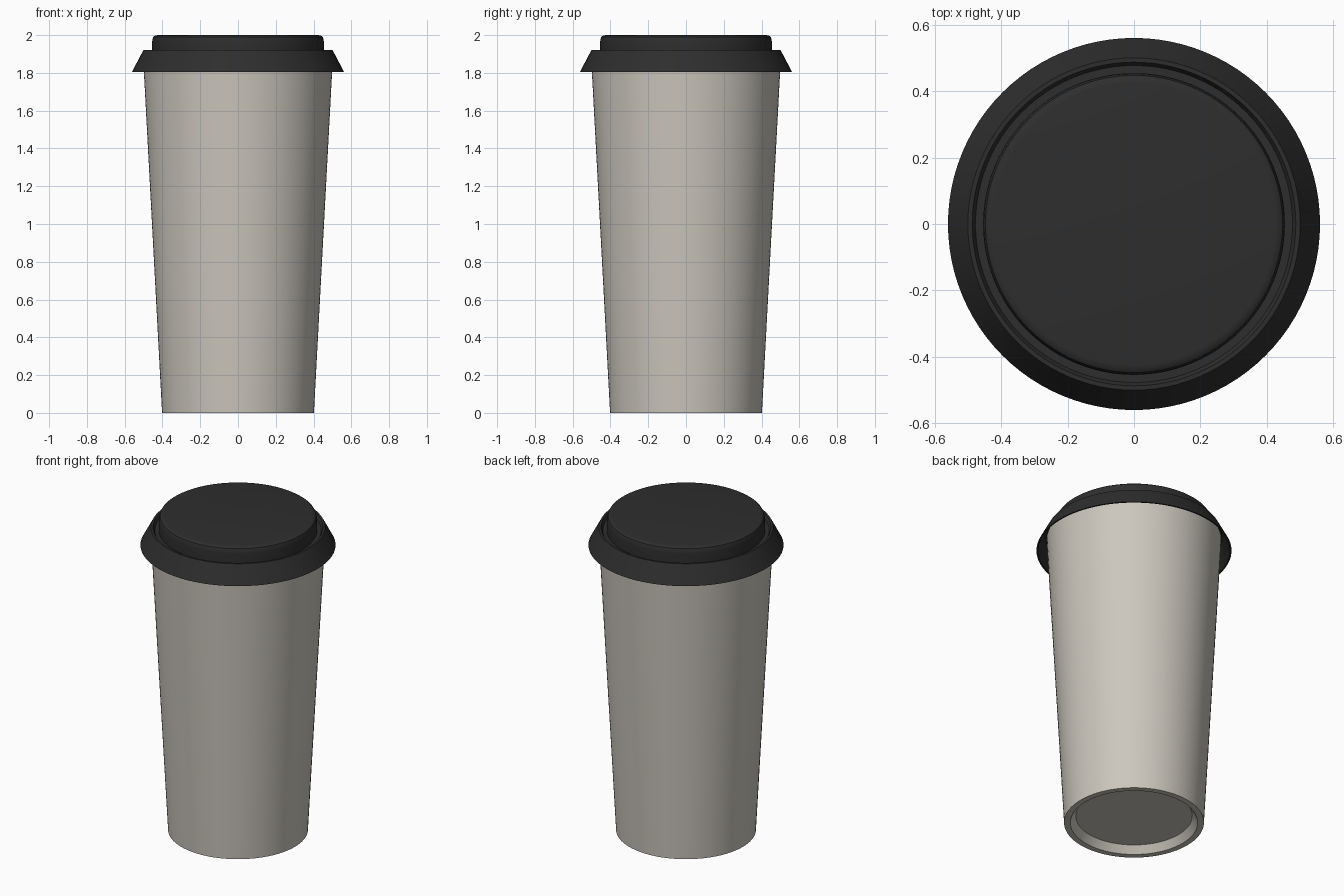
import bpy, bmesh, math

if "Cube" in bpy.data.objects:
    bpy.data.objects.remove(bpy.data.objects["Cube"])

SEGMENTS = 96


def material(name, rgb):
    m = bpy.data.materials.new(name)
    m.diffuse_color = (*rgb, 1.0)
    m.use_nodes = True
    m.node_tree.nodes["Principled BSDF"].inputs["Base Color"].default_value = m.diffuse_color
    return m


def lathe(name, profile, mat):
    """Spin an (r, z) profile round the z axis; r = 0 ends close at a pole."""
    bm = bmesh.new()
    verts = [bm.verts.new((r, 0, z)) for r, z in profile]
    edges = [bm.edges.new(pair) for pair in zip(verts, verts[1:])]
    bmesh.ops.spin(bm, geom=verts + edges, cent=(0, 0, 0), axis=(0, 0, 1),
                   angle=math.tau, steps=SEGMENTS, use_duplicate=False)
    bmesh.ops.remove_doubles(bm, verts=bm.verts, dist=0.0002)
    bmesh.ops.recalc_face_normals(bm, faces=bm.faces)
    mesh = bpy.data.meshes.new(name)
    bm.to_mesh(mesh)
    bm.free()
    mesh.materials.append(mat)
    obj = bpy.data.objects.new(name, mesh)
    bpy.context.collection.objects.link(obj)
    bpy.ops.object.select_all(action='DESELECT')
    obj.select_set(True)
    bpy.context.view_layer.objects.active = obj
    bpy.ops.object.shade_smooth_by_angle(angle=math.radians(30))
    return obj


paper = material("warm_grey_paper", (0.60, 0.57, 0.51))
plastic = material("black_plastic", (0.027, 0.027, 0.027))

# Tapered cup: recessed base, outer wall, rim, inner wall, inner floor
lathe("cup", [(0, 0.045), (0.335, 0.045), (0.366, 0.0), (0.402, 0.0),
              (0.498, 1.80), (0.502, 1.88), (0.485, 1.88),
              (0.39, 0.07), (0, 0.07)], paper)

# Lid: raised rounded top, groove, flared skirt, hollow underside
lathe("lid", [(0, 2.0), (0.425, 2.0), (0.438, 1.998), (0.448, 1.991),
              (0.453, 1.978), (0.455, 1.96), (0.455, 1.90),
              (0.478, 1.90), (0.488, 1.92), (0.501, 1.92),
              (0.561, 1.806), (0.552, 1.806), (0.506, 1.89),
              (0, 1.89)], plastic)
